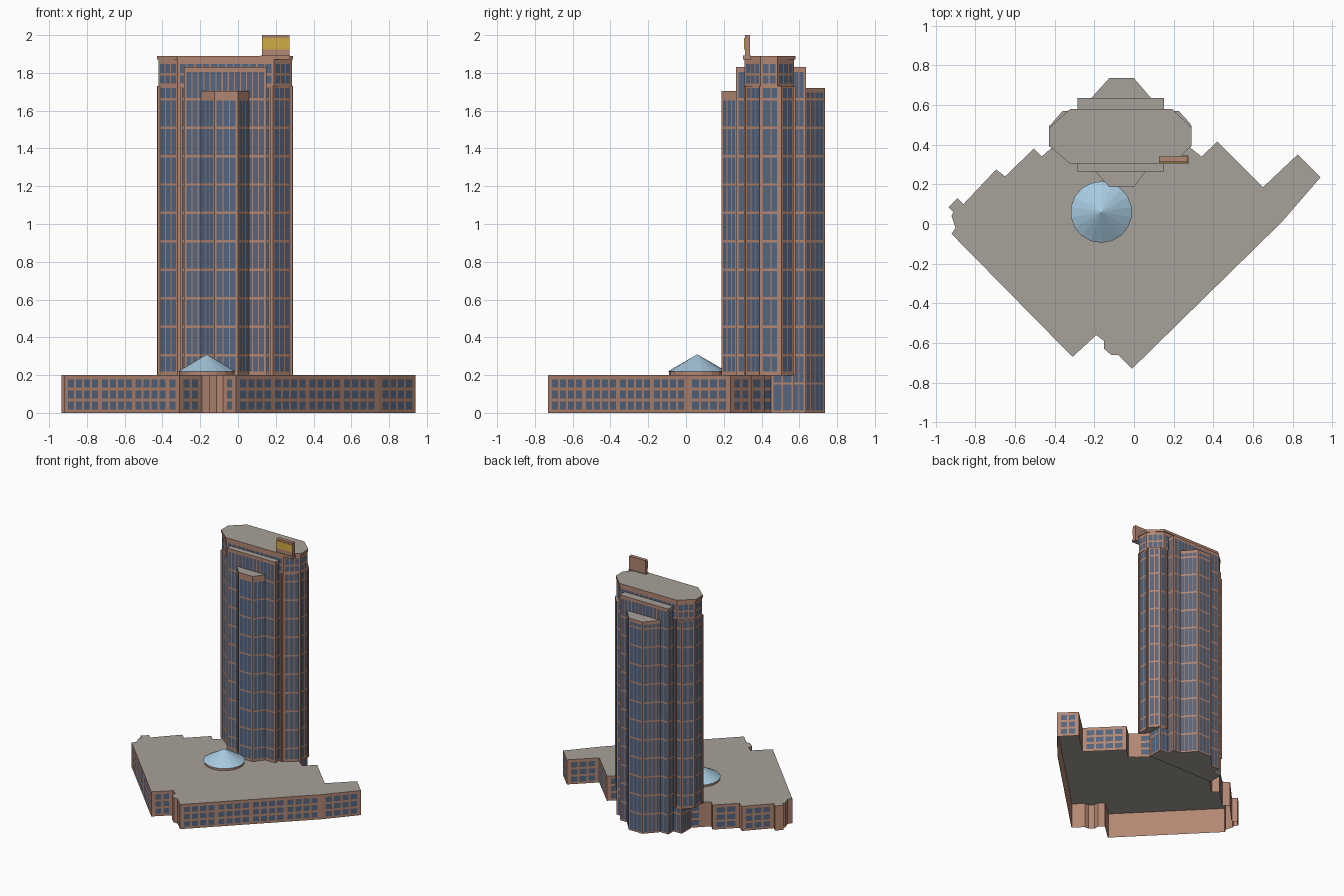
import bpy
import bmesh
from mathutils import Vector

if "Cube" in bpy.data.objects:
    bpy.data.objects.remove(bpy.data.objects["Cube"], do_unlink=True)


def material(name, rgb):
    m = bpy.data.materials.new(name)
    m.use_nodes = True
    m.diffuse_color = (*rgb, 1)
    bsdf = m.node_tree.nodes["Principled BSDF"]
    bsdf.inputs["Base Color"].default_value = (*rgb, 1)
    bsdf.inputs["Roughness"].default_value = 0.8
    return m


BRICK, GLASS, ROOF = range(3)
palette = [material("brick", (0.45, 0.24, 0.17)),
           material("window_glass", (0.09, 0.13, 0.21)),
           material("roof_stone", (0.39, 0.36, 0.32))]
dome_blue = material("skylight_blue", (0.39, 0.59, 0.74))
sign_yellow = material("sign_yellow", (0.64, 0.41, 0.06))


def finish(name, bm, mats):
    mesh = bpy.data.meshes.new(name)
    bm.to_mesh(mesh)
    bm.free()
    for m in mats:
        mesh.materials.append(m)
    ob = bpy.data.objects.new(name, mesh)
    bpy.context.collection.objects.link(ob)
    return ob


def columns(length, pitch, pier, mullion, group):
    """Glass intervals along a wall, with a wide pier before every group."""
    if length < pier * 2 + pitch * 0.6:
        return []
    n = max(1, round((length - 2 * pier) / pitch))
    gaps = [pier if k % group == 0 else mullion for k in range(n)]
    width = (length - sum(gaps) - pier) / n
    spans, u = [], 0
    for gap in gaps:
        u += gap
        spans.append((u, u + width))
        u += width
    return spans


def storeys(z0, z1, foot, cap):
    """Glass intervals between the floor bands of the tower."""
    spans = []
    for k in range(-1, 13):
        low = 0.162 + 0.1505 * k
        a, b = max(low, z0 + foot), min(low + 0.1375, z1 - cap)
        if b - a > 0.015:
            spans.append((a, b))
    return spans


def quad(bm, a, b, z0, z1, mat):
    pts = [(a.x, a.y, z0), (b.x, b.y, z0), (b.x, b.y, z1), (a.x, a.y, z1)]
    bm.faces.new([bm.verts.new(p) for p in pts]).material_index = mat


def block(name, outline, z0, z1, rows=(), pitch=0.04, pier=0.012, mullion=0.007,
          group=99, floor=False, lining=False, rim=0):
    """Prism on a counter-clockwise outline; its walls are cut into brick and glass."""
    bm = bmesh.new()
    pts = [Vector(p) for p in outline]
    for a, b in zip(pts, pts[1:] + pts[:1]):
        length = (b - a).length
        d = (b - a) / length
        cols = columns(length, pitch, pier, mullion, group) if rows else []
        if cols:
            us = [0] + [u for c in cols for u in c] + [length]
            vs = [z0] + [v for r in rows for v in r] + [z1]
            for i in range(len(us) - 1):
                for j in range(len(vs) - 1):
                    if vs[j + 1] - vs[j] > 1e-5:
                        quad(bm, a + d * us[i], a + d * us[i + 1], vs[j], vs[j + 1],
                             GLASS if i % 2 and j % 2 else BRICK)
        else:
            quad(bm, a, b, z0, z1, BRICK)
        if lining:
            inward = Vector((-d.y, d.x)) * 0.004
            quad(bm, b + inward, a + inward, z0, z1 - 0.001, BRICK)
    top = bm.faces.new([bm.verts.new((p.x, p.y, z1)) for p in pts])
    top.material_index = ROOF
    if rim:
        ring = bmesh.ops.inset_individual(bm, faces=[top], thickness=rim)
        for f in ring["faces"]:
            f.material_index = BRICK
        top.material_index = ROOF
    if floor:
        base = bm.faces.new([bm.verts.new((p.x, p.y, z0)) for p in reversed(pts)])
        base.material_index = ROOF
    return finish(name, bm, palette)


def rect(x0, x1, y0, y1):
    return [(x0, y0), (x1, y0), (x1, y1), (x0, y1)]


# Low podium with stepped edges, open underneath
podium = [(-0.92, -0.05), (-0.31, -0.67), (-0.19, -0.56), (-0.15, -0.59),
          (-0.15, -0.63), (-0.115, -0.66), (-0.08, -0.66), (-0.01, -0.73),
          (0.745, 0.01), (0.94, 0.235), (0.825, 0.35), (0.65, 0.185),
          (0.42, 0.415), (0.34, 0.34), (0.29, 0.38), (0.2, 0.47), (-0.33, 0.47),
          (-0.42, 0.38), (-0.465, 0.34), (-0.505, 0.38), (-0.65, 0.24),
          (-0.695, 0.275), (-0.86, 0.1), (-0.89, 0.13), (-0.935, 0.085),
          (-0.91, 0.06), (-0.92, 0.04), (-0.9, -0.02)]
block("podium", podium, 0, 0.2, [(0.018, 0.06), (0.077, 0.118), (0.135, 0.177)],
      pitch=0.062, pier=0.03, mullion=0.015, group=4, lining=True)

# Main shaft, its ground-level rear and the overhanging crown
shaft = [(-0.32, 0.315), (0.185, 0.315), (0.28, 0.395), (0.285, 0.505),
         (0.225, 0.57), (-0.36, 0.57), (-0.425, 0.495), (-0.42, 0.395)]
block("tower_shaft", shaft, 0.199, 1.73, storeys(0.199, 1.73, 0.02, 0.01), floor=True)
block("shaft_base", rect(-0.36, 0.225, 0.45, 0.57), 0, 0.199,
      storeys(0, 0.199, 0.01, 0), floor=True)


def crown_outline(grow):
    return [(-0.32 - grow / 2, 0.31 - grow), (0.19 + grow / 2, 0.31 - grow),
            (0.285 + grow, 0.395), (0.285 + grow, 0.485),
            (0.19 + grow / 2, 0.573 + grow), (-0.32 - grow / 2, 0.573 + grow),
            (-0.422 - grow, 0.485), (-0.422 - grow, 0.395)]


block("crown", crown_outline(0), 1.728, 1.87, [(1.745, 1.787), (1.8, 1.848)], floor=True)
block("crown_parapet", crown_outline(0.006), 1.87, 1.89, floor=True, rim=0.007)

# Stepped bays: broad ones, then faceted narrow ones, at front and rear
block("front_broad_bay", rect(-0.285, 0.15, 0.265, 0.33), 0.2, 1.83,
      storeys(0.2, 1.83, 0.02, 0.022), pitch=0.031, mullion=0.006)
block("rear_broad_bay", rect(-0.285, 0.15, 0.56, 0.635), 0, 1.83,
      storeys(0, 1.83, 0.01, 0.022), pitch=0.031, mullion=0.006, floor=True)
block("front_narrow_bay", [(-0.2, 0.27), (-0.125, 0.187), (0, 0.187), (0.063, 0.27)],
      0.2, 1.705, storeys(0.2, 1.705, 0.02, 0.04), pitch=0.031, mullion=0.006)
block("rear_narrow_bay", [(0.09, 0.63), (0, 0.735), (-0.125, 0.735), (-0.22, 0.63)],
      0, 1.72, storeys(0, 1.72, 0.01, 0.025), pitch=0.031, mullion=0.006, floor=True)

# Slender brick piers standing proud where the facade changes direction
for side, corners in (("front", [(-0.3, 0.313), (0.168, 0.313)]),
                      ("rear", [(-0.305, 0.572), (0.17, 0.572)]),
                      ("flank", [(-0.42, 0.395), (-0.422, 0.49), (0.281, 0.395), (0.283, 0.49)])):
    for i, (x, y) in enumerate(corners):
        block(f"{side}_pier_{i + 1}", rect(x - 0.007, x + 0.007, y - 0.007, y + 0.007),
              0.2, 1.73, floor=True)

# Rooftop sign board with a coloured front plate
block("sign_foot", rect(0.12, 0.275, 0.303, 0.345), 1.872, 1.893, floor=True)
sign = block("sign_board", rect(0.127, 0.272, 0.312, 0.34), 1.89, 2.0, floor=True)
for poly in sign.data.polygons:
    poly.material_index = BRICK
plate = block("sign_plate", rect(0.127, 0.272, 0.308, 0.312), 1.925, 1.985, floor=True)
plate.data.materials.clear()
plate.data.materials.append(sign_yellow)
for poly in plate.data.polygons:
    poly.material_index = 0


# Round skylight: brick drum under a faceted cone
def round_part(name, r0, r1, z0, z1, mat):
    bm = bmesh.new()
    bmesh.ops.create_cone(bm, cap_ends=True, segments=18, radius1=r0, radius2=r1,
                          depth=z1 - z0)
    bmesh.ops.translate(bm, verts=bm.verts, vec=(-0.165, 0.06, (z0 + z1) / 2))
    return finish(name, bm, [mat])


round_part("skylight_drum", 0.15, 0.15, 0.201, 0.22, palette[BRICK])
round_part("skylight_cone", 0.155, 0, 0.22, 0.31, dome_blue)
